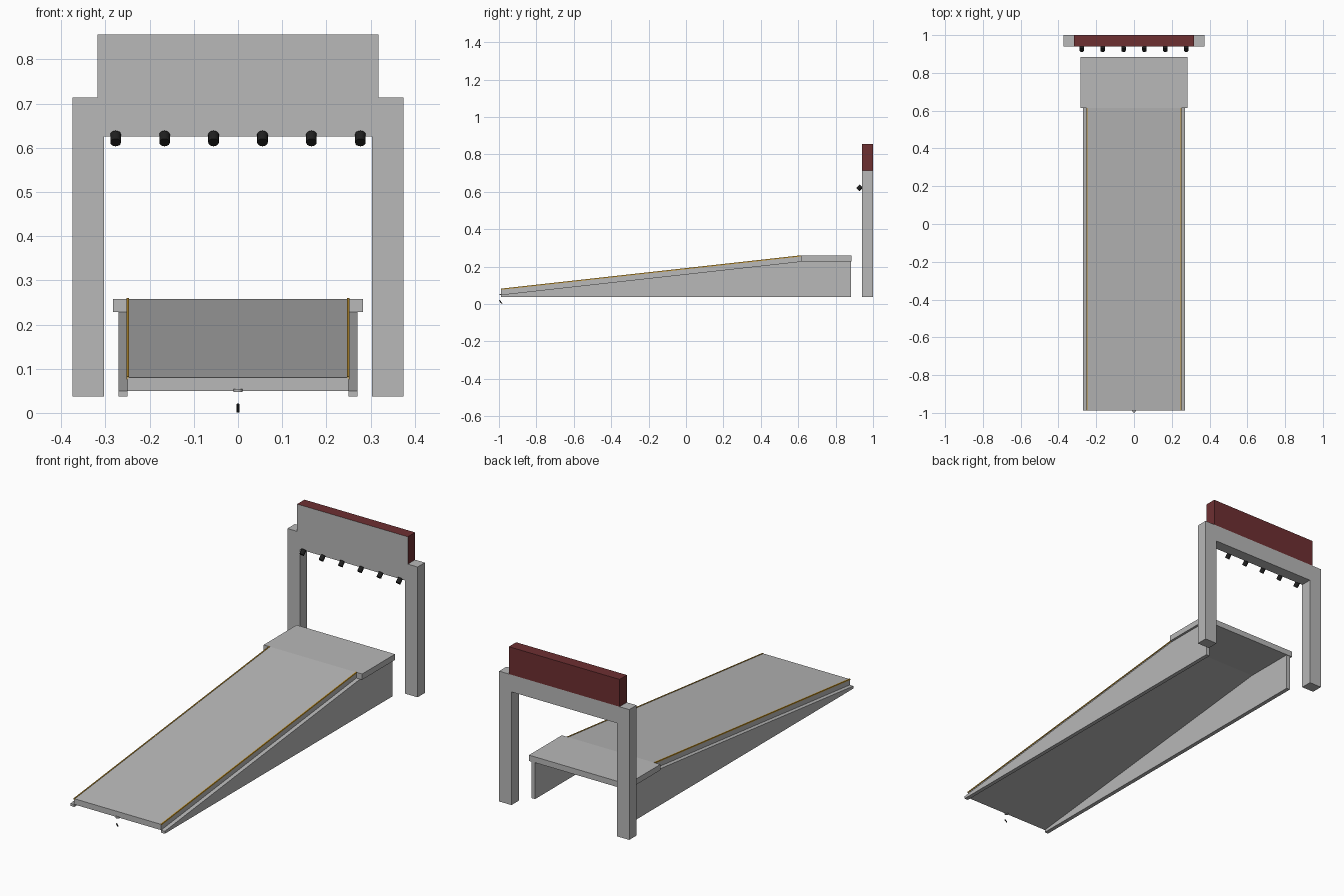
import bpy, math
from mathutils import Vector

if "Cube" in bpy.data.objects:
    bpy.data.objects.remove(bpy.data.objects["Cube"])


def material(name, rgb):
    m = bpy.data.materials.new(name)
    m.diffuse_color = (*rgb, 1)
    m.use_nodes = True
    m.node_tree.nodes["Principled BSDF"].inputs["Base Color"].default_value = m.diffuse_color
    return m


GREY = material("concrete grey", (0.48, 0.48, 0.48))
RED = material("dark red", (0.155, 0.029, 0.031))
AMBER = material("amber", (0.55, 0.30, 0.03))
BLACK = material("black", (0.014, 0.014, 0.014))


def mesh_object(name, verts, faces, mat):
    me = bpy.data.meshes.new(name)
    me.from_pydata(verts, [], faces)
    me.materials.append(mat)
    ob = bpy.data.objects.new(name, me)
    bpy.context.collection.objects.link(ob)
    return ob


def extrude(name, profile, axis, lo, hi, mat):
    """Extrude a closed profile along x (profile in y,z) or y (profile in x,z)."""
    n = len(profile)

    def place(p, d):
        return (d, p[0], p[1]) if axis == "x" else (p[0], d, p[1])

    verts = [place(p, d) for d in (lo, hi) for p in profile]
    faces = [tuple(range(n))[::-1], tuple(range(n, 2 * n))]
    faces += [(i, (i + 1) % n, (i + 1) % n + n, i + n) for i in range(n)]
    if axis == "y":
        faces = [f[::-1] for f in faces]
    return mesh_object(name, verts, faces, mat)


def box(name, x, y, z, mat):
    profile = [(y[0], z[0]), (y[1], z[0]), (y[1], z[1]), (y[0], z[1])]
    return extrude(name, profile, "x", x[0], x[1], mat)


def cylinder(name, centre, direction, radius, length, mat, sides=16):
    bpy.ops.mesh.primitive_cylinder_add(vertices=sides, radius=radius, depth=length, location=centre)
    ob = bpy.context.object
    ob.name = name
    ob.rotation_euler = Vector(direction).to_track_quat("Z", "Y").to_euler()
    ob.data.materials.append(mat)
    bpy.ops.object.shade_smooth_by_angle(angle=math.radians(40))
    return ob


# Ramp dimensions
FRONT, BREAK, BACK = -0.988, 0.615, 0.885
LOW, HIGH, THICK = 0.08, 0.258, 0.03

# Sloping deck and flat landing
extrude("ramp_deck", [(FRONT, LOW - THICK), (BREAK, HIGH - THICK), (BREAK, HIGH), (FRONT, LOW)],
        "x", -0.25, 0.25, GREY)
box("landing", (-0.283, 0.283), (BREAK, BACK), (HIGH - THICK, HIGH), GREY)

# Side walls under the deck and amber edge strips on top of it
wall = [(FRONT, 0.037), (0.882, 0.037), (0.882, HIGH - THICK), (BREAK, HIGH - THICK), (FRONT, LOW - THICK)]
strip = [(FRONT, LOW - 0.004), (BREAK, HIGH - 0.004), (BREAK, HIGH + 0.002), (FRONT, LOW + 0.002)]
for side, s in (("left", -1), ("right", 1)):
    a, b = sorted((s * 0.25, s * 0.271))
    extrude("side_wall_" + side, wall, "x", a, b, GREY)
    a, b = sorted((s * 0.2465, s * 0.2525))
    extrude("edge_strip_" + side, strip, "x", a, b, AMBER)

# Gantry frame with the sign box standing on its beam
extrude("gantry_frame",
        [(-0.374, 0.037), (-0.303, 0.037), (-0.303, 0.625), (0.303, 0.625),
         (0.303, 0.037), (0.374, 0.037), (0.374, 0.714), (-0.374, 0.714)],
        "y", 0.94, 1.0, GREY)
sign = box("sign_box", (-0.318, 0.318), (0.94, 1.0), (0.714, 0.856), RED)
sign.data.materials.append(GREY)
for f in sign.data.polygons:
    if f.center.y < 0.945:
        f.material_index = 1

# Row of spotlights tilted down and forward
for i in range(6):
    cylinder("spotlight_%d" % (i + 1), (-0.277 + i * 0.1108, 0.928, 0.621), (0, -1, -1),
             0.012, 0.026, BLACK)

# Small stud under the front lip and the loose pin below it
cylinder("front_stud", (0, FRONT + 0.001, 0.051), (0, 0, 1), 0.010, 0.007, GREY)
cylinder("front_pin", (0, -0.991, 0.011), (0, 0.7, -1), 0.003, 0.022, BLACK, 10)
